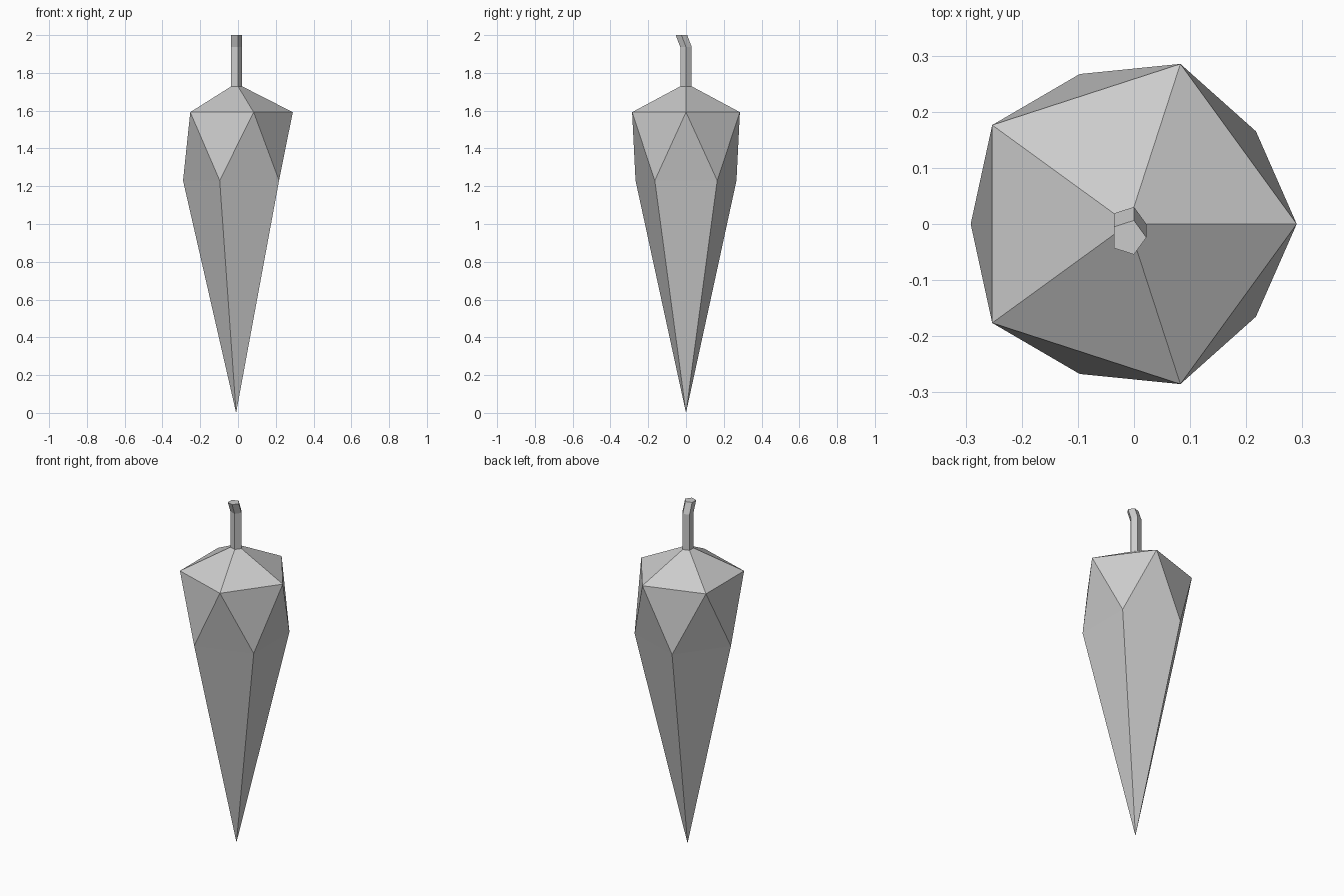
import bpy, bmesh
from math import sin, cos, radians

if "Cube" in bpy.data.objects:
    bpy.data.objects.remove(bpy.data.objects["Cube"])

AXIS_X = -0.01


def ring(bm, radius, z, turn=0, y=0):
    """Five-sided ring of vertices around the shared axis."""
    angles = [radians(turn + 72 * i) for i in range(5)]
    return [bm.verts.new((AXIS_X + radius * cos(a), y + radius * sin(a), z)) for a in angles]


def finish(bm, name):
    bmesh.ops.recalc_face_normals(bm, faces=bm.faces)
    mesh = bpy.data.meshes.new(name)
    bm.to_mesh(mesh)
    bm.free()
    obj = bpy.data.objects.new(name, mesh)
    bpy.context.collection.objects.link(obj)
    return obj


# Body: stretched twenty-sided solid, two staggered rings between two tips
bm = bmesh.new()
top = bm.verts.new((AXIS_X, 0, 1.745))
tip = bm.verts.new((AXIS_X, 0, 0))
upper = ring(bm, 0.30, 1.592)
lower = ring(bm, 0.281, 1.23, turn=36)
for i in range(5):
    j = (i + 1) % 5
    bm.faces.new((upper[i], upper[j], top))
    bm.faces.new((upper[j], upper[i], lower[i]))
    bm.faces.new((lower[i], lower[j], upper[j]))
    bm.faces.new((lower[j], lower[i], tip))
finish(bm, "body")

# Stem: five-sided tube bent towards the front at its end
bm = bmesh.new()
rings = [ring(bm, 0.032, z, y=y) for z, y in ((1.725, 0), (1.937, 0), (2.0, -0.024))]
for a, b in zip(rings, rings[1:]):
    for i in range(5):
        j = (i + 1) % 5
        bm.faces.new((a[i], a[j], b[j], b[i]))
bm.faces.new(rings[0])
bm.faces.new(rings[-1])
finish(bm, "stem")
